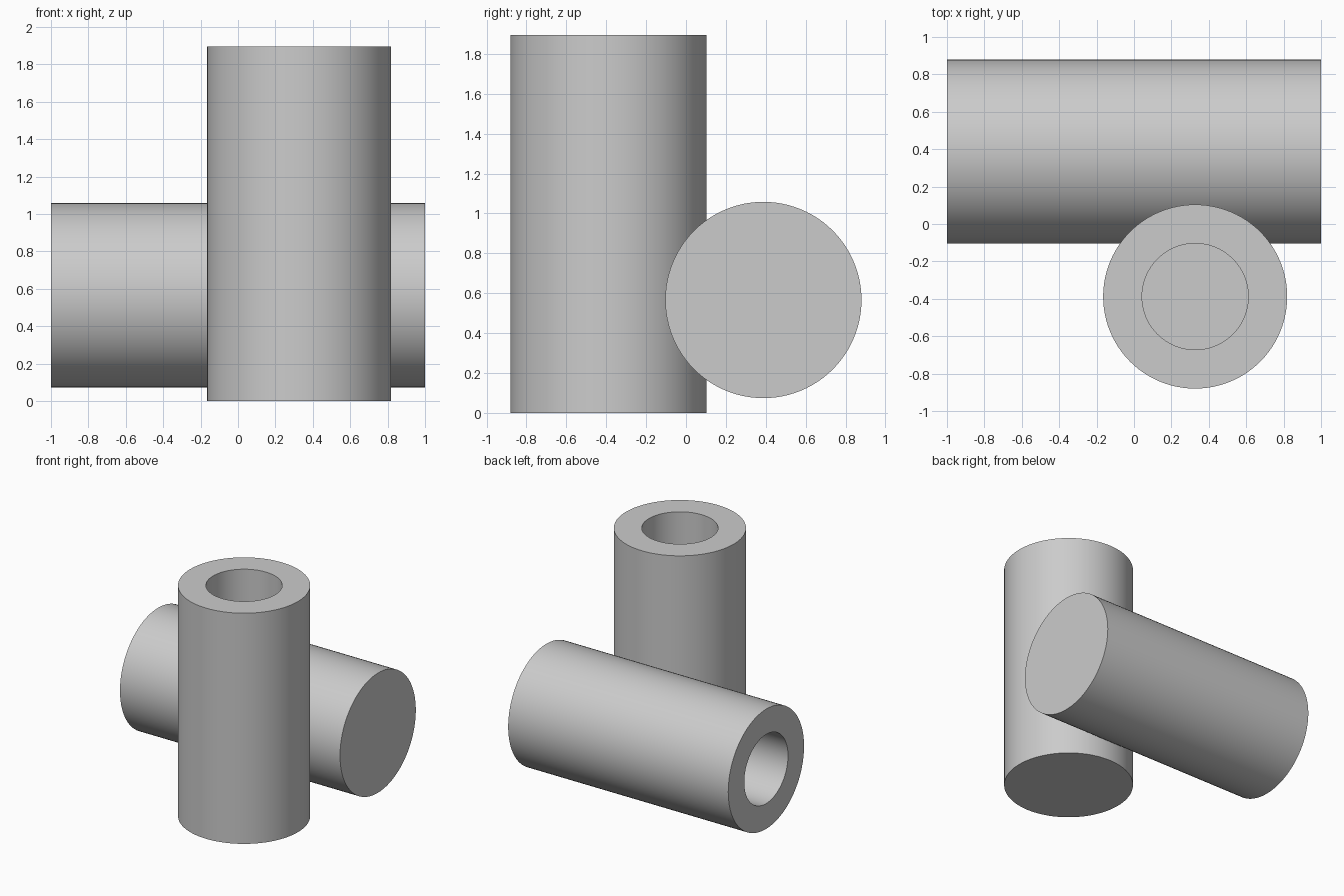
import bpy
import bmesh
import math
from mathutils import Matrix, Vector

cube = bpy.data.objects.get("Cube")
if cube:
    bpy.data.objects.remove(cube, do_unlink=True)

SIDES = 96
OUTER, BORE, FLOOR = 0.492, 0.284, 0.005

grey = bpy.data.materials.new("plain grey")
grey.use_nodes = True
colour = (0.6, 0.6, 0.6, 1)
grey.diffuse_color = colour
grey.node_tree.nodes["Principled BSDF"].inputs["Base Color"].default_value = colour


def blind_tube(name, length, base, tilt):
    """Revolve a cup profile: solid at its base, bored from the other end."""
    profile = [(0, 0), (OUTER, 0), (OUTER, length),
               (BORE, length), (BORE, FLOOR), (0, FLOOR)]
    bm = bmesh.new()
    verts = [bm.verts.new((r, 0, z)) for r, z in profile]
    edges = [bm.edges.new(pair) for pair in zip(verts, verts[1:])]
    bmesh.ops.spin(bm, geom=verts + edges, cent=(0, 0, 0), axis=(0, 0, 1),
                   angle=math.tau, steps=SIDES, use_duplicate=False)
    bmesh.ops.remove_doubles(bm, verts=bm.verts, dist=0.0001)
    bmesh.ops.recalc_face_normals(bm, faces=bm.faces)
    bmesh.ops.transform(bm, verts=bm.verts,
                        matrix=Matrix.Translation(Vector(base)) @ Matrix.Rotation(tilt, 4, 'Y'))
    mesh = bpy.data.meshes.new(name)
    bm.to_mesh(mesh)
    bm.free()
    mesh.materials.append(grey)
    obj = bpy.data.objects.new(name, mesh)
    bpy.context.collection.objects.link(obj)

    # Smooth walls with crisp rims
    bpy.ops.object.select_all(action='DESELECT')
    obj.select_set(True)
    bpy.context.view_layer.objects.active = obj
    bpy.ops.object.shade_smooth_by_angle(angle=math.radians(30))


# Upright tube, open at the top
blind_tube("upright_tube", 1.895, (0.327, -0.388, 0), 0)

# Lying tube, open at its -x end
blind_tube("lying_tube", 2.0, (1, 0.388, 0.566), -math.pi / 2)
